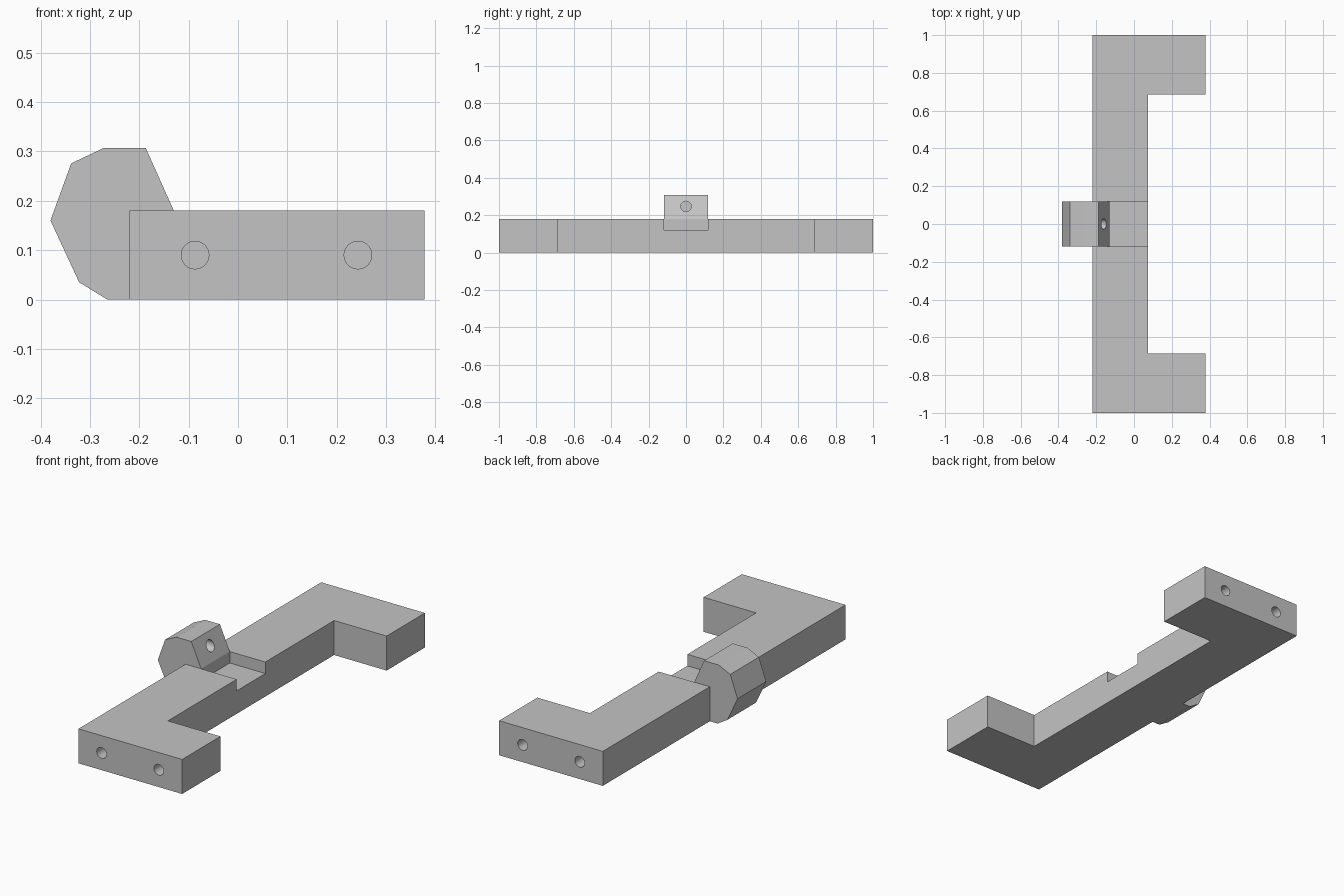
import bpy, bmesh, math
from mathutils import Matrix, Vector

if "Cube" in bpy.data.objects:
    bpy.data.objects.remove(bpy.data.objects["Cube"], do_unlink=True)

grey = bpy.data.materials.new("light grey")
grey.use_nodes = True
GREY = (0.55, 0.55, 0.55, 1)
grey.diffuse_color = GREY
grey.node_tree.nodes["Principled BSDF"].inputs["Base Color"].default_value = GREY


def add_object(name, bm):
    bmesh.ops.recalc_face_normals(bm, faces=bm.faces)
    mesh = bpy.data.meshes.new(name)
    bm.to_mesh(mesh)
    bm.free()
    mesh.materials.append(grey)
    obj = bpy.data.objects.new(name, mesh)
    bpy.context.collection.objects.link(obj)
    return obj


def extrude(name, points, offset):
    bm = bmesh.new()
    face = bm.faces.new([bm.verts.new(p) for p in points])
    side = bmesh.ops.extrude_face_region(bm, geom=[face])["geom"]
    verts = [v for v in side if isinstance(v, bmesh.types.BMVert)]
    bmesh.ops.translate(bm, verts=verts, vec=Vector(offset))
    return add_object(name, bm)


def cylinder(name, center, axis, radius, length):
    bm = bmesh.new()
    turn = Vector(axis).to_track_quat("Z", "Y").to_matrix().to_4x4()
    bmesh.ops.create_cone(bm, cap_ends=True, segments=32, radius1=radius,
                          radius2=radius, depth=length,
                          matrix=Matrix.Translation(center) @ turn)
    return add_object(name, bm)


def combine(obj, other, operation):
    mod = obj.modifiers.new(operation, "BOOLEAN")
    mod.object, mod.operation, mod.solver = other, operation, "EXACT"
    bpy.context.view_layer.objects.active = obj
    bpy.ops.object.modifier_apply(modifier=mod.name)
    bpy.data.objects.remove(other, do_unlink=True)


BACK, INNER, TIP = -0.22, 0.075, 0.378   # x of spine back, spine front, arm ends
ARM, HEIGHT = 0.685, 0.18
NOTCH, FLOOR = 0.118, 0.12               # notch half width and floor height
HOLE, DEPTH = 0.028, 0.16

# C-shaped bracket: a spine with an arm at each end
half = [(BACK, 1), (TIP, 1), (TIP, ARM), (INNER, ARM)]
outline = half + [(x, -y) for x, y in reversed(half)]
bracket = extrude("bracket", [(x, y, 0) for x, y in outline], (0, 0, HEIGHT))

# Notch across the middle of the spine
slot = [(BACK - 0.1, FLOOR), (INNER + 0.1, FLOOR), (INNER + 0.1, 0.4), (BACK - 0.1, 0.4)]
combine(bracket, extrude("notch_cutter", [(x, -NOTCH, z) for x, z in slot],
                         (0, 2 * NOTCH, 0)), "DIFFERENCE")

# Blind screw holes in both end faces
for y in (-1, 1):
    for x in (-0.087, 0.243):
        combine(bracket, cylinder("hole_cutter", (x, y, HEIGHT / 2), (0, 1, 0),
                                  HOLE, 2 * DEPTH), "DIFFERENCE")

# Faceted lug seated in the notch and hanging behind the spine
profile = [(BACK, 0), (-0.265, 0), (-0.322, 0.035), (-0.38, 0.16), (-0.338, 0.276),
           (-0.272, 0.307), (-0.187, 0.307), (-0.13, HEIGHT), (-0.13, FLOOR), (BACK, FLOOR)]
lug = extrude("lug", [(x, -NOTCH, z) for x, z in profile], (0, 2 * NOTCH, 0))
combine(lug, cylinder("hole_cutter", (-0.17, 0, 0.247), (1, 0, 0), HOLE, 0.2), "DIFFERENCE")

# Smooth the hole walls and keep every other edge sharp
bpy.ops.object.select_all(action="DESELECT")
for obj in (bracket, lug):
    obj.select_set(True)
bpy.context.view_layer.objects.active = bracket
bpy.ops.object.shade_smooth_by_angle(angle=math.radians(20))
